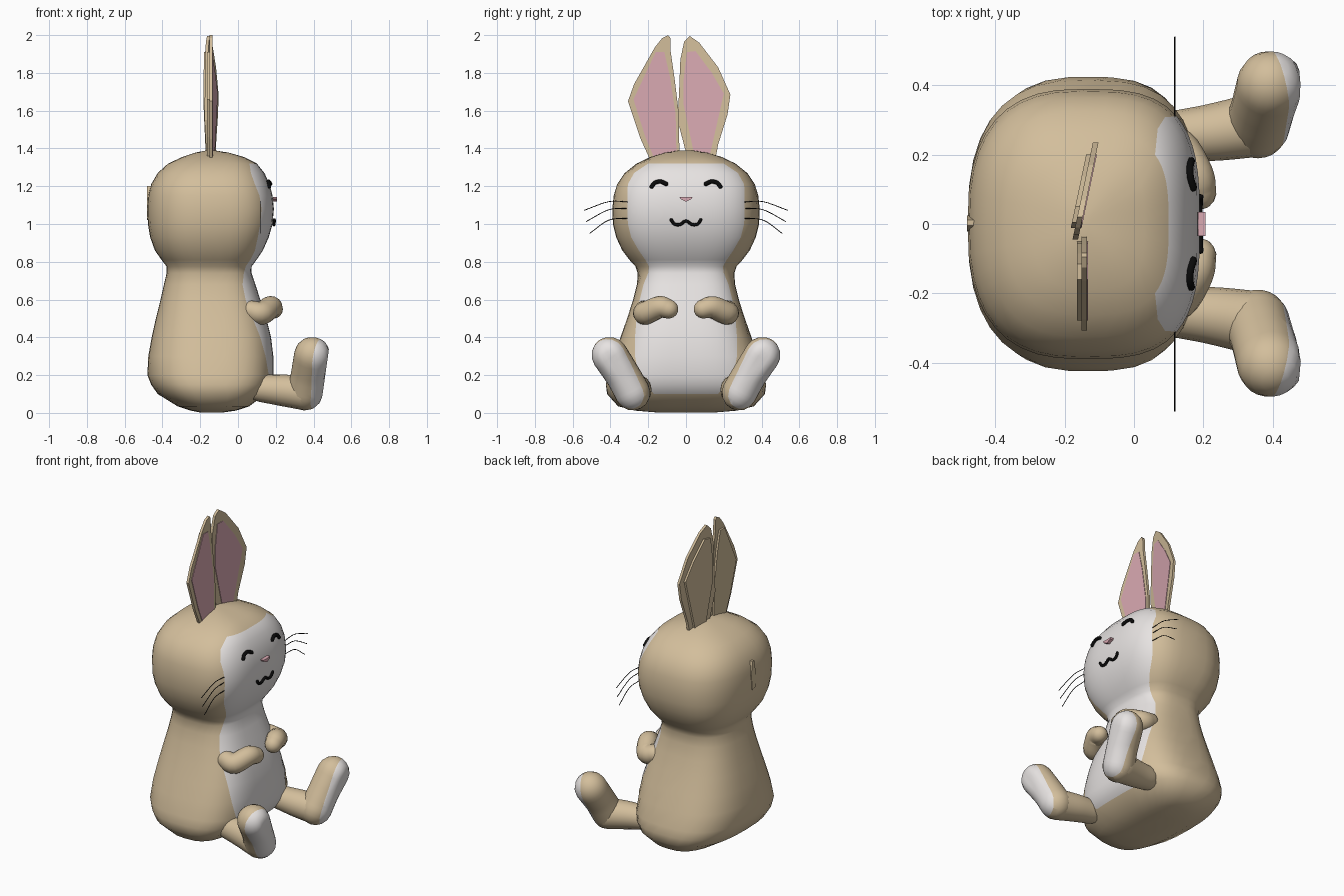
import bpy, bmesh, math
from mathutils import Vector

if "Cube" in bpy.data.objects:
    bpy.data.objects.remove(bpy.data.objects["Cube"])

NF, NB = 3.1, 2.6  # squareness of the cross-section, front and back


def mat(name, rgb):
    m = bpy.data.materials.new(name)
    m.diffuse_color = (*rgb, 1)
    m.use_nodes = True
    m.node_tree.nodes["Principled BSDF"].inputs["Base Color"].default_value = m.diffuse_color
    return m


TAN = mat("tan fur", (0.65, 0.515, 0.33))
WHITE = mat("white fur", (0.80, 0.77, 0.76))
PINK = mat("pink", (0.70, 0.40, 0.45))
BLACK = mat("black", (0.003, 0.003, 0.003))


def finish(bm, name, mats, smooth=True):
    bmesh.ops.recalc_face_normals(bm, faces=bm.faces[:])
    me = bpy.data.meshes.new(name)
    bm.to_mesh(me)
    bm.free()
    ob = bpy.data.objects.new(name, me)
    bpy.context.collection.objects.link(ob)
    for m in mats:
        me.materials.append(m)
    if smooth:
        bpy.ops.object.select_all(action='DESELECT')
        ob.select_set(True)
        bpy.context.view_layer.objects.active = ob
        bpy.ops.object.shade_smooth_by_angle(angle=math.radians(50))
    return ob


def bridge(bm, rings):
    n = len(rings[0])
    rows = []
    for a, b in zip(rings, rings[1:]):
        rows.append([bm.faces.new((a[i], a[(i + 1) % n], b[(i + 1) % n], b[i])) for i in range(n)])
    bm.faces.new(rings[0][::-1])
    bm.faces.new(rings[-1])
    return rows


def tube(name, pts, radii, mats, sides=16, steps=5, caps=True, sole=0):
    """Rounded sausage along a smooth path; sole = -1 or 1 cuts a flat white sole."""
    P = [Vector(p) for p in pts]
    P = [2 * P[0] - P[1]] + P + [2 * P[-1] - P[-2]]
    R = [radii[0]] + list(radii) + [radii[-1]]
    path = []
    for k in range(1, len(P) - 2):
        for s in range(steps + (k == len(P) - 3)):
            t = s / steps
            w = (-t + 2*t*t - t**3, 2 - 5*t*t + 3*t**3, t + 4*t*t - 3*t**3, t**3 - t*t)
            c = sum((P[k - 1 + j] * w[j] / 2 for j in range(4)), Vector())
            path.append((c, R[k] * (1 - t) + R[k + 1] * t))
    if caps:
        d0 = (path[0][0] - path[1][0]).normalized()
        d1 = (path[-1][0] - path[-2][0]).normalized()
        (c0, r0), (c1, r1) = path[0], path[-1]
        arc = [math.radians(a) for a in (22, 45, 66, 82)]
        path = ([(c0 + d0 * r0 * math.sin(a), r0 * math.cos(a)) for a in arc[::-1]] + path +
                [(c1 + d1 * r1 * math.sin(a), r1 * math.cos(a)) for a in arc])
    bm = bmesh.new()
    rings, u = [], None
    for i, (c, r) in enumerate(path):
        t = (path[min(i + 1, len(path) - 1)][0] - path[max(i - 1, 0)][0]).normalized()
        u = t.orthogonal() if u is None else u - t * u.dot(t)
        u.normalize()
        v = t.cross(u)
        rings.append([bm.verts.new(c + r * (u * math.cos(a) + v * math.sin(a)))
                      for a in (2 * math.pi * j / sides for j in range(sides))])
    bridge(bm, rings)
    if sole:
        no = Vector((1, 0.25 * sole, -0.20))
        co = Vector((0.412, 0.285 * sole, 0.107))
        bmesh.ops.bisect_plane(bm, geom=bm.verts[:] + bm.edges[:] + bm.faces[:],
                               plane_co=co, plane_no=no)
        for f in bm.faces:
            f.material_index = int((f.calc_center_median() - co).dot(no) > 0)
        for v in bm.verts:
            v.co.x = min(v.co.x, 0.434 + 0.14 * v.co.z)
    return finish(bm, name, mats)


# Body and head: rings of (z, back x, front x, half width, half width of white front)
RINGS = [
    (0.002, -0.20, -0.08, 0.15, 0.05), (0.012, -0.25, -0.01, 0.27, 0.08),
    (0.035, -0.32, 0.06, 0.36, 0.12), (0.10, -0.425, 0.145, 0.418, 0.17),
    (0.15, -0.46, 0.175, 0.425, 0.21), (0.20, -0.48, 0.187, 0.415, 0.25),
    (0.30, -0.475, 0.187, 0.383, 0.27), (0.40, -0.457, 0.175, 0.347, 0.27),
    (0.50, -0.435, 0.15, 0.312, 0.262), (0.60, -0.41, 0.118, 0.28, 0.245),
    (0.68, -0.392, 0.092, 0.26, 0.225), (0.74, -0.378, 0.072, 0.256, 0.20),
    (0.775, -0.378, 0.072, 0.268, 0.195), (0.81, -0.405, 0.098, 0.30, 0.215),
    (0.86, -0.44, 0.132, 0.338, 0.25), (0.93, -0.465, 0.163, 0.37, 0.29),
    (1.00, -0.477, 0.183, 0.387, 0.308), (1.08, -0.48, 0.19, 0.39, 0.31),
    (1.15, -0.475, 0.183, 0.383, 0.31), (1.21, -0.46, 0.168, 0.365, 0.308),
    (1.27, -0.425, 0.14, 0.325, 0.275), (1.32, -0.37, 0.10, 0.262, 0.20),
    (1.355, -0.295, 0.03, 0.19, 0.11), (1.378, -0.225, -0.05, 0.11, 0.06),
    (1.39, -0.165, -0.125, 0.03, 0.015)]


def power(v, n):
    return math.copysign(abs(v) ** (2 / n), v)


bm = bmesh.new()
rings = []
NW, NR = 14, 30
for z, xb, xf, b, yw in RINGS:
    aw = math.asin((yw / b) ** (NF / 2))
    angles = [-aw + 2 * aw * i / NW for i in range(NW)]
    angles += [aw + (2 * math.pi - 2 * aw) * i / NR for i in range(NR)]
    cx, hx = (xb + xf) / 2, (xf - xb) / 2
    ring = []
    for a in angles:
        n = NF if math.cos(a) > 0 else NB
        ring.append(bm.verts.new((cx + hx * power(math.cos(a), n),
                                  b * power(math.sin(a), n), z)))
    rings.append(ring)
for k, row in enumerate(bridge(bm, rings)):
    if RINGS[k][0] >= 0.1 and RINGS[k + 1][0] <= 1.32:
        for f in row[:NW]:
            f.material_index = 1
finish(bm, "body_and_head", [TAN, WHITE])


def skin_x(y, z):
    """Front x of the body at a given y and z."""
    for p, q in zip(RINGS, RINGS[1:]):
        if p[0] <= z <= q[0]:
            t = (z - p[0]) / (q[0] - p[0])
            xb, xf, b = (p[j] + (q[j] - p[j]) * t for j in (1, 2, 3))
            return (xb + xf) / 2 + (xf - xb) / 2 * (1 - min(1, abs(y) / b) ** NF) ** (1 / NF)


def plate(name, outline, x0, slope, thick, m):
    """Flat plate from a (y, z) outline; x = x0 + slope * y, thickened towards -x."""
    bm = bmesh.new()
    rs = [[bm.verts.new((x0 + slope * y - d, y, z)) for y, z in outline] for d in (0, thick)]
    bridge(bm, rs)
    return finish(bm, name, [m], smooth=False)


# Ears: outer shell, pink front panel, raised back panel
EARS = {
    "left": (-0.136, 0.0,
             [(-0.19, 1.34), (-0.24, 1.45), (-0.307, 1.65), (-0.275, 1.74), (-0.165, 1.935),
              (-0.125, 1.985), (-0.095, 2.0), (-0.083, 1.985), (-0.082, 1.92), (-0.06, 1.765),
              (-0.037, 1.58), (-0.035, 1.34)],
             [(-0.165, 1.34), (-0.215, 1.46), (-0.278, 1.66), (-0.16, 1.91), (-0.115, 1.91),
              (-0.085, 1.78), (-0.055, 1.58), (-0.05, 1.34)]),
    "right": (-0.152, 0.21,
              [(0.01, 1.34), (-0.045, 1.55), (-0.037, 1.69), (-0.03, 1.87), (-0.01, 1.965),
               (0.02, 1.995), (0.07, 1.96), (0.17, 1.83), (0.235, 1.685), (0.22, 1.58),
               (0.17, 1.42), (0.155, 1.34)],
              [(0.045, 1.36), (-0.012, 1.63), (-0.012, 1.77), (0.005, 1.91), (0.05, 1.915),
               (0.137, 1.80), (0.20, 1.69), (0.125, 1.36)])}
for side, (x0, slope, outer, inner) in EARS.items():
    plate(side + "_ear", outer, x0, slope, 0.016, TAN)
    plate(side + "_ear_inner", inner, x0 + 0.003, slope, 0.006, PINK)
    plate(side + "_ear_back", inner, x0 - 0.014, slope, 0.014, TAN)

for s, side in ((-1, "left"), (1, "right")):
    # Arms and legs
    tube(side + "_arm",
         [(0.07, s * 0.22, 0.54), (0.125, s * 0.215, 0.528), (0.172, s * 0.14, 0.56),
          (0.187, s * 0.092, 0.55)], [0.055, 0.062, 0.059, 0.051], [TAN])
    tube(side + "_leg",
         [(0.12, s * 0.255, 0.13), (0.23, s * 0.265, 0.12), (0.35, s * 0.285, 0.107)],
         [0.072, 0.083, 0.092], [TAN])
    tube(side + "_foot",
         [(0.355, s * 0.283, 0.107), (0.372, s * 0.335, 0.20), (0.393, s * 0.404, 0.306)],
         [0.094, 0.092, 0.096], [TAN, WHITE], sides=24, sole=s)
    # Closed eye
    eye = [(0.105, 1.212), (0.135, 1.225), (0.165, 1.218), (0.182, 1.198)]
    tube(side + "_eye", [(skin_x(y, z) + 0.006, s * y, z) for y, z in eye],
         [0.011] * 4, [BLACK], sides=8, steps=3)
    # Whiskers
    for i, w in enumerate([[(0.31, 1.117), (0.41, 1.118), (0.54, 1.072)],
                           [(0.31, 1.082), (0.41, 1.075), (0.53, 1.012)],
                           [(0.31, 1.03), (0.41, 1.02), (0.51, 0.95)]]):
        tube(f"{side}_whisker_{i + 1}", [(0.118, s * y, z) for y, z in w],
             [0.0022] * 3, [BLACK], sides=5, steps=5, caps=False)

# Mouth and nose
half = [(0.078, 1.022), (0.062, 1.0), (0.032, 0.997)]
mouth = [(-y, z) for y, z in half] + [(0, 1.016)] + half[::-1]
tube("mouth", [(skin_x(y, z) + 0.008, y, z) for y, z in mouth], [0.0085] * 7, [BLACK],
     sides=8, steps=3)
plate("nose", [(-0.034, 1.143), (-0.03, 1.133), (0, 1.118), (0.03, 1.133), (0.034, 1.143)],
      0.206, 0, 0.022, PINK)

# Small leaf-shaped tab on the back
plate("back_tab", [(-0.022, 1.03), (-0.02, 1.12), (-0.005, 1.2), (0.012, 1.2), (0.025, 1.12),
                   (0.015, 1.02)], -0.46, 0, 0.022, TAN)
